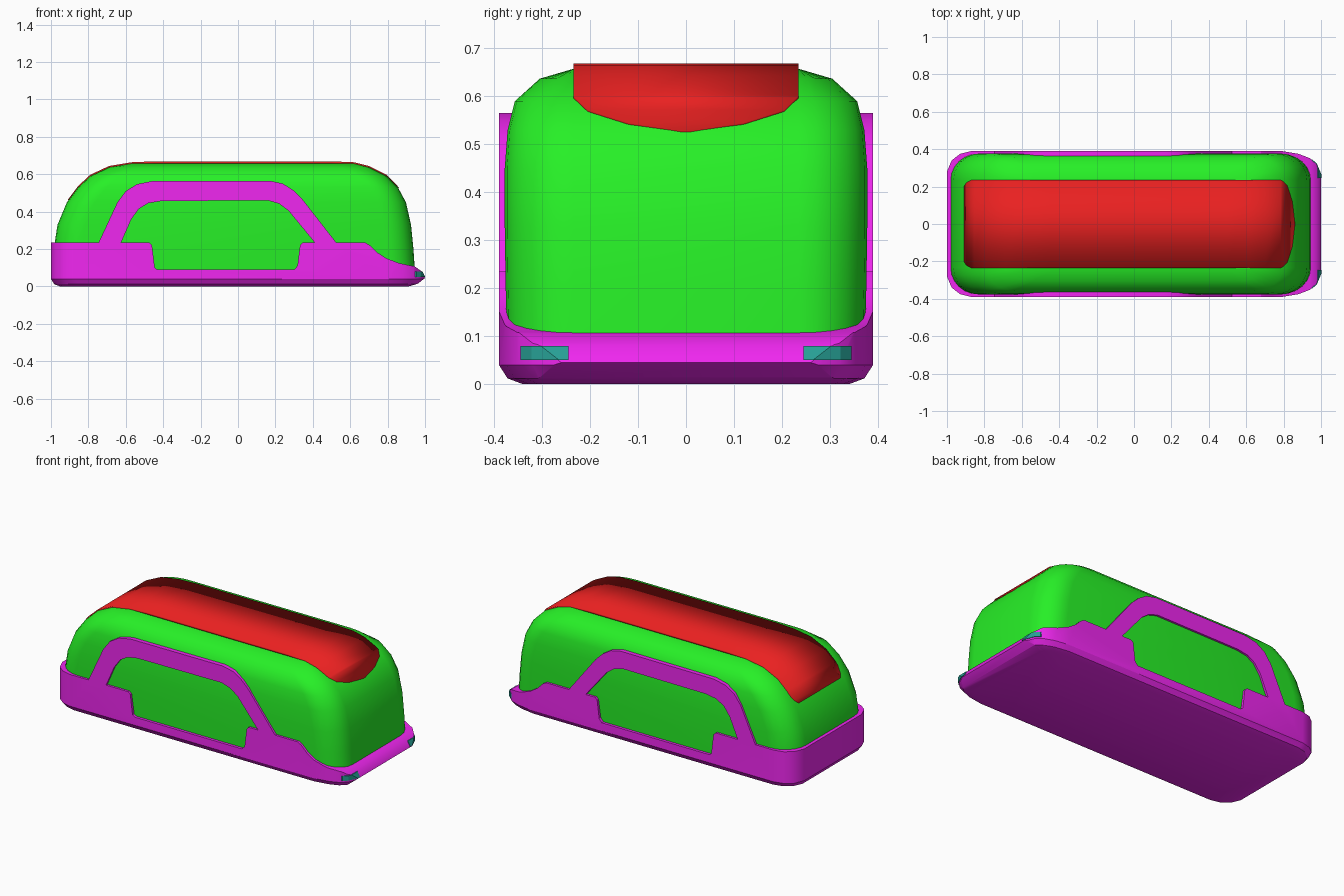
import bpy, bmesh, math

if "Cube" in bpy.data.objects:
    bpy.data.objects.remove(bpy.data.objects["Cube"])


def make_object(name, bm, color):
    bmesh.ops.recalc_face_normals(bm, faces=bm.faces)
    me = bpy.data.meshes.new(name)
    bm.to_mesh(me)
    bm.free()
    ob = bpy.data.objects.new(name, me)
    bpy.context.collection.objects.link(ob)
    mat = bpy.data.materials.new(name + "_paint")
    mat.diffuse_color = (*color, 1)
    mat.use_nodes = True
    mat.node_tree.nodes["Principled BSDF"].inputs["Base Color"].default_value = mat.diffuse_color
    me.materials.append(mat)
    return ob


def activate(ob):
    bpy.ops.object.select_all(action='DESELECT')
    ob.select_set(True)
    bpy.context.view_layer.objects.active = ob


def smooth(ob, deg):
    activate(ob)
    bpy.ops.object.shade_smooth_by_angle(angle=math.radians(deg))


def loft(rings):
    """Closed solid through a stack of equal-length rings."""
    bm = bmesh.new()
    rows = [[bm.verts.new(p) for p in r] for r in rings]
    n = len(rows[0])
    for a, b in zip(rows, rows[1:]):
        for i in range(n):
            j = (i + 1) % n
            bm.faces.new((a[i], a[j], b[j], b[i]))
    bm.faces.new(rows[0])
    bm.faces.new(rows[-1])
    return bm


def side_prism(profile, y0, y1):
    return loft([[(x, y, z) for x, z in profile] for y in (y0, y1)])


def cut(ob, bm, operation):
    tool = make_object("cutter", bm, MAGENTA)
    tool.data.materials.clear()
    activate(ob)
    mod = ob.modifiers.new("cut", 'BOOLEAN')
    mod.operation, mod.solver, mod.object = operation, 'EXACT', tool
    bpy.ops.object.modifier_apply(modifier=mod.name)
    bpy.data.objects.remove(tool)


GREEN, MAGENTA = (0.02, 0.87, 0.02), (0.87, 0.02, 0.87)
RED, TEAL = (0.82, 0.015, 0.015), (0.02, 0.35, 0.3)

# Body shell: stacked rounded rectangles (z, rear x, front x, half width)
FLAT = 0.235
ROWS = [(0.05, -0.985, 0.948, 0.372), (0.20, -0.985, 0.938, 0.376),
        (0.33, -0.965, 0.925, 0.378), (0.45, -0.915, 0.898, 0.378),
        (0.53, -0.855, 0.855, 0.372), (0.59, -0.79, 0.795, 0.357),
        (0.637, -0.69, 0.70, 0.305), (0.657, -0.57, 0.62, 0.237),
        (0.662, -0.45, 0.50, 0.12)]


def body_ring(z, x0, x1, w, steps=6):
    rx, ry = 0.15, max(w - FLAT, 0.002)
    pts = []
    for sx, sy, start in ((1, 1, 0), (-1, 1, 90), (-1, -1, 180), (1, -1, 270)):
        cx = x1 - rx if sx > 0 else x0 + rx
        for k in range(steps + 1):
            a = math.radians(start + 90 * k / steps)
            pts.append((cx + rx * math.cos(a), sy * (w - ry) + ry * math.sin(a), z))
    return pts


body = make_object("body_shell", loft([body_ring(*r) for r in ROWS]), GREEN)
smooth(body, 40)


# Roof panel: thin strip following the body's centre line
def roof_z(x):
    line = [(r[1], r[0]) for r in ROWS[1:]] + [(r[2], r[0]) for r in reversed(ROWS)]
    for (xa, za), (xb, zb) in zip(line, line[1:]):
        if xa <= x <= xb:
            return za + (zb - za) * (x - xa) / (xb - xa)


spans = [(-0.91, 0.2), (-0.895, 0.222), (-0.87, FLAT)]
spans += [(r[1], FLAT) for r in ROWS[4:]]
spans += [(r[2], FLAT) for r in reversed(ROWS[6:])]
spans += [(0.785, FLAT), (0.795, 0.23), (0.82, 0.205), (0.847, 0.12), (0.86, 0.008)]
bm = bmesh.new()
rows = [[bm.verts.new((x, s * w, roof_z(x) + 0.007)) for s in (-1, 1)] for x, w in spans]
for a, b in zip(rows, rows[1:]):
    bm.faces.new((a[0], b[0], b[1], a[1]))
roof = make_object("roof_panel", bm, RED)
mod = roof.modifiers.new("thickness", 'SOLIDIFY')
mod.thickness, mod.offset = 0.012, -1
smooth(roof, 30)

# Base plan outline, lofted with a rounded lower edge
HALF_PLAN = [(1.0, 0.26), (0.975, 0.32), (0.94, 0.352), (0.88, 0.375), (0.79, 0.39),
             (-0.87, 0.39), (-0.93, 0.375), (-0.975, 0.34), (-1.0, 0.28)]


def plan_solid(grow=0.0):
    outline = HALF_PLAN + [(x, -y) for x, y in reversed(HALF_PLAN)]
    rings = []
    for z, inset in ((0, 0.05), (0.012, 0.018), (0.04, 0), (0.7, 0)):
        d = inset - grow
        rings.append([(x * (1 - d), y * (1 - d / 0.39), z) for x, y in outline])
    return loft(rings)


# Lower base with side arches
BASE = [(-1.05, 0), (-1.05, 0.235), (-0.745, 0.235), (-0.645, 0.45), (-0.6, 0.51),
        (-0.54, 0.547), (-0.46, 0.563), (0.17, 0.565), (0.24, 0.55), (0.295, 0.515),
        (0.34, 0.472), (0.525, 0.235), (0.68, 0.235), (0.705, 0.22), (0.74, 0.185),
        (0.79, 0.152), (0.86, 0.125), (0.945, 0.107), (0.98, 0.082), (1.0, 0.045),
        (0.96, 0.014), (0.91, 0)]
WINDOW = [(-0.625, 0.235), (-0.57, 0.36), (-0.53, 0.415), (-0.48, 0.445), (-0.41, 0.457),
          (0.16, 0.46), (0.22, 0.442), (0.27, 0.405), (0.41, 0.235), (0.345, 0.235),
          (0.332, 0.222), (0.318, 0.11), (0.30, 0.09), (-0.43, 0.09), (-0.445, 0.10),
          (-0.46, 0.222), (-0.475, 0.235)]
base = make_object("base_frame", side_prism(BASE, -0.5, 0.5), MAGENTA)
cut(base, plan_solid(), 'INTERSECT')
cut(base, side_prism(WINDOW, -0.6, 0.6), 'DIFFERENCE')
smooth(base, 30)

# Headlights wrapping the nose corners
LAMP = [(0.92, 0.05), (1.002, 0.05), (0.986, 0.08), (0.92, 0.08)]
for side, s in (("right", -1), ("left", 1)):
    lamp = make_object("headlight_" + side, side_prism(LAMP, s * 0.245, s * 0.345), TEAL)
    cut(lamp, plan_solid(0.003), 'INTERSECT')
